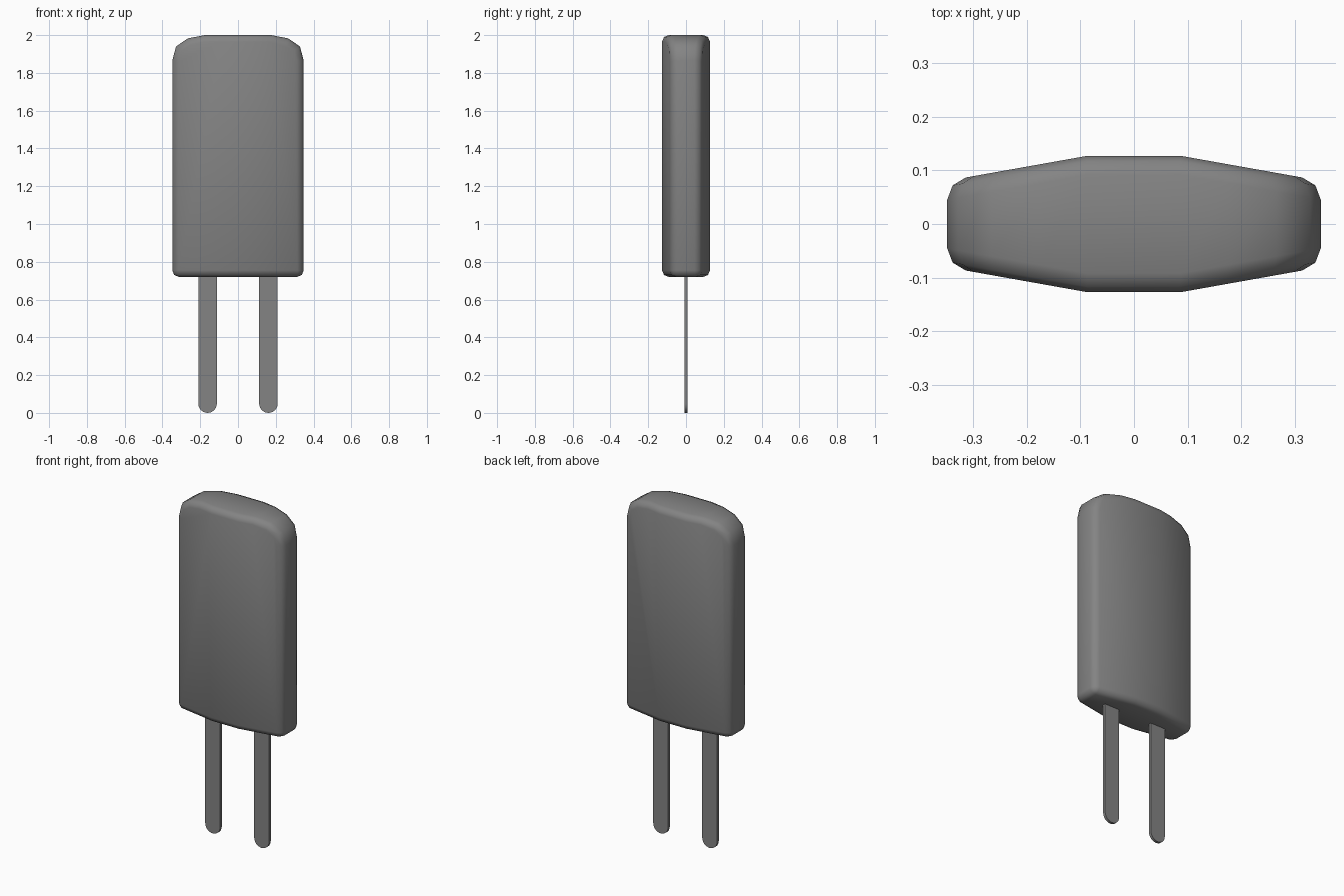
import bpy, bmesh, math

if "Cube" in bpy.data.objects:
    bpy.data.objects.remove(bpy.data.objects["Cube"])

CREASE = 0.087
grey = bpy.data.materials.new("dark_grey")
grey.diffuse_color = (0.23, 0.23, 0.23, 1)
grey.use_nodes = True
grey.node_tree.nodes["Principled BSDF"].inputs["Base Color"].default_value = grey.diffuse_color


def prism(outline, depth):
    """Extrude an x-z outline symmetrically along y."""
    bm = bmesh.new()
    front = [bm.verts.new((x, -depth, z)) for x, z in outline]
    back = [bm.verts.new((x, depth, z)) for x, z in outline]
    bm.faces.new(front)
    bm.faces.new(back[::-1])
    for i in range(len(outline)):
        bm.faces.new((front[i], front[i - 1], back[i - 1], back[i]))
    bmesh.ops.recalc_face_normals(bm, faces=bm.faces)
    return bm


def finish(bm, name, angle):
    bmesh.ops.recalc_face_normals(bm, faces=bm.faces)
    mesh = bpy.data.meshes.new(name)
    bm.to_mesh(mesh)
    bm.free()
    mesh.materials.append(grey)
    obj = bpy.data.objects.new(name, mesh)
    bpy.context.collection.objects.link(obj)
    bpy.ops.object.select_all(action="DESELECT")
    obj.select_set(True)
    bpy.context.view_layer.objects.active = obj
    bpy.ops.object.shade_smooth_by_angle(angle=math.radians(angle))
    return obj


# Body: rounded-top slab, thicker across the middle
right = [(0.348, 0.72), (0.348, 1.865), (0.328, 1.94), (0.265, 1.983),
         (0.175, 2.0), (CREASE, 2.0)]
outline = [(CREASE, 0.72)] + right
bm = prism(outline + [(-x, z) for x, z in reversed(outline)], 0.127)
# Split front and back along the two creases, then taper towards the sides
for y in (-1, 1):
    for x in (-CREASE, CREASE):
        pair = [v for v in bm.verts if v.co.y * y > 0 and abs(v.co.x - x) < 1e-4]
        bmesh.ops.connect_verts(bm, verts=pair)
for v in bm.verts:
    taper = max(0, abs(v.co.x) - CREASE) * 0.178
    v.co.y = math.copysign(0.127 - taper, v.co.y)
bm.normal_update()

# Body rim: soften the outline edges and the two bottom corners
rim = []
for e in bm.edges:
    a, b = (v.co for v in e.verts)
    across = a.y * b.y < 0
    crease = abs(a.x - b.x) < 1e-3 and abs(abs(a.x) - CREASE) < 1e-3
    bottom_corner = across and abs(a.x) > 0.34 and a.z < 0.8
    if bottom_corner or not (across or crease):
        rim.append(e)
bmesh.ops.bevel(bm, geom=rim, offset=0.035, offset_type="OFFSET", segments=2,
                profile=0.5, affect="EDGES", clamp_overlap=True, loop_slide=True)
finish(bm, "body", 50)

# Prongs: thin flat blades with round tips
R = 0.049
for side, label in ((-1, "left_prong"), (1, "right_prong")):
    cx = side * 0.161
    tip = [(cx + R * math.cos(t), R + R * math.sin(t))
           for t in (math.pi + math.pi * i / 12 for i in range(13))]
    finish(prism(tip + [(cx + R, 0.75), (cx - R, 0.75)], 0.008), label, 30)
